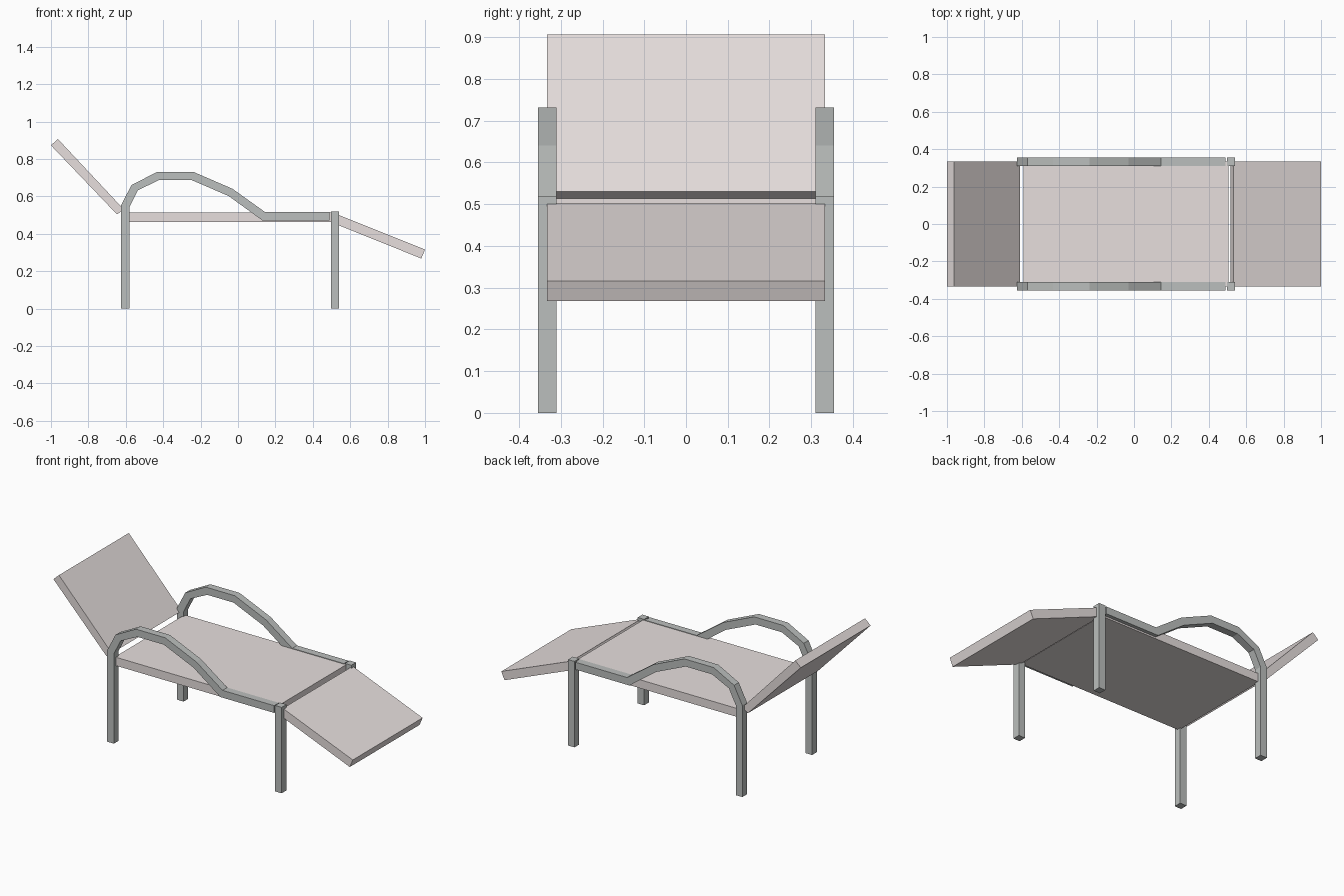
import bpy, bmesh

if "Cube" in bpy.data.objects:
    bpy.data.objects.remove(bpy.data.objects["Cube"])


def material(name, rgb):
    m = bpy.data.materials.new(name)
    m.diffuse_color = (*rgb, 1)
    m.use_nodes = True
    m.node_tree.nodes["Principled BSDF"].inputs["Base Color"].default_value = m.diffuse_color
    return m


fabric = material("fabric", (0.80, 0.74, 0.73))
metal = material("frame_grey", (0.50, 0.52, 0.51))


def prism(name, profile, y0, y1, mat, mirror=False):
    """Extrude an (x, z) outline along y, optionally mirrored to the other side."""
    bm = bmesh.new()
    face = bm.faces.new([bm.verts.new((x, y0, z)) for x, z in profile])
    ext = bmesh.ops.extrude_face_region(bm, geom=[face])
    moved = [v for v in ext["geom"] if isinstance(v, bmesh.types.BMVert)]
    bmesh.ops.translate(bm, verts=moved, vec=(0, y1 - y0, 0))
    bmesh.ops.recalc_face_normals(bm, faces=bm.faces)
    me = bpy.data.meshes.new(name)
    bm.to_mesh(me)
    bm.free()
    me.materials.append(mat)
    ob = bpy.data.objects.new(name, me)
    bpy.context.collection.objects.link(ob)
    if mirror:
        mod = ob.modifiers.new("mirror", "MIRROR")
        mod.use_axis = (False, True, False)
        mod.use_mirror_merge = False
    return ob


W = 0.333            # half width of the cushions
IN, OUT = 0.31, 0.355  # inner and outer sides of the frame

# Three lounger panels
prism("seat", [(-0.59, 0.462), (0.505, 0.462), (0.505, 0.513), (-0.59, 0.513)],
      -W, W, fabric)
prism("backrest", [(-0.647, 0.504), (-0.61, 0.53), (-0.963, 0.907), (-1.0, 0.873)],
      -W, W, fabric)
prism("footrest", [(0.515, 0.455), (0.98, 0.268), (1.0, 0.316), (0.533, 0.503)],
      -W, W, fabric)

# Rear leg, bent armrest and side rail as one continuous bar
outer = [(-0.625, 0), (-0.625, 0.553), (-0.57, 0.66), (-0.433, 0.731),
         (-0.238, 0.731), (-0.03, 0.641), (0.145, 0.516), (0.49, 0.516)]
inner = [(-0.581, 0), (-0.581, 0.543), (-0.535, 0.633), (-0.423, 0.687),
         (-0.247, 0.687), (-0.05, 0.602), (0.13, 0.472), (0.49, 0.472)]
prism("rear_leg_and_armrest", outer + inner[::-1], IN, OUT, metal, mirror=True)

# Front legs
prism("front_leg", [(0.497, 0), (0.54, 0), (0.54, 0.519), (0.497, 0.519)],
      IN, OUT, metal, mirror=True)
